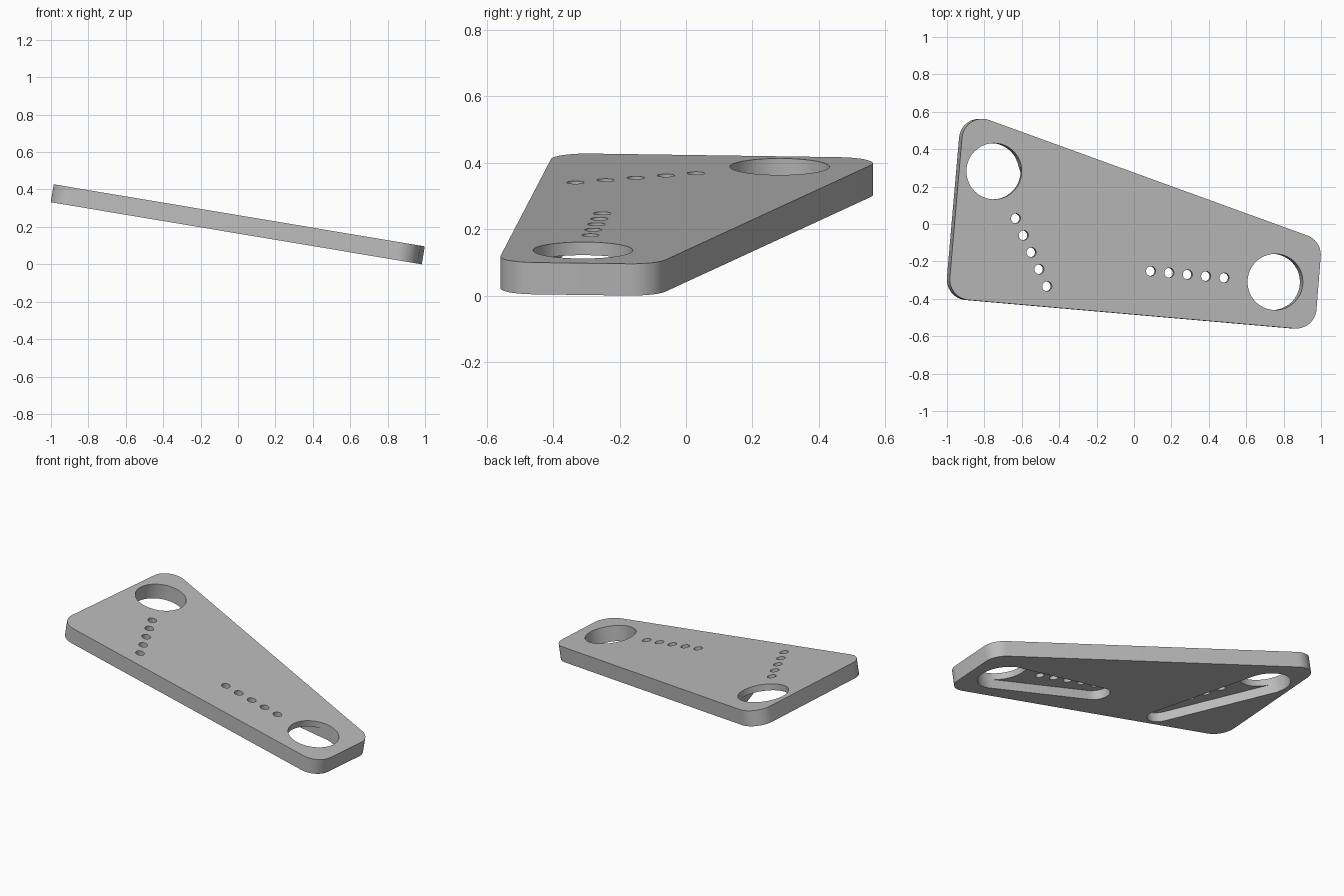
import bpy
import bmesh
from math import cos, sin, pi, radians, acos, atan2
from mathutils import Vector, Matrix

cube = bpy.data.objects.get("Cube")
if cube:
    bpy.data.objects.remove(cube, do_unlink=True)

TILT = radians(9.5)
THICK = 0.097
POCKET_ROOF = -0.04      # pocket ceiling below the top face
HOLE_R, TIP_R, PIN_R, CORNER_R = 0.15, 0.08, 0.026, 0.11

grey = bpy.data.materials.new("plain_grey")
grey.use_nodes = True
colour = (0.5, 0.5, 0.5, 1)
grey.diffuse_color = colour
grey.node_tree.nodes["Principled BSDF"].inputs["Base Color"].default_value = colour


def flat(x, y):
    """Plan position to a position on the untilted plate."""
    return Vector((x / cos(TILT), y))


def arc(centre, radius, start, end, steps):
    return [centre + radius * Vector((cos(a), sin(a)))
            for a in (start + (end - start) * i / steps for i in range(steps + 1))]


def circle(centre, radius, steps):
    return arc(centre, radius, 0, 2 * pi, steps)[:-1]


def rounded(corners, radius, steps=12):
    """Counter-clockwise polygon with filleted corners."""
    out = []
    for i, p in enumerate(corners):
        a = (corners[i - 1] - p).normalized()
        b = (corners[(i + 1) % len(corners)] - p).normalized()
        half = acos(a.dot(b)) / 2
        centre = p + (a + b).normalized() * radius / sin(half)
        middle = atan2(-(a + b).y, -(a + b).x)
        sweep = pi / 2 - half
        out += arc(centre, radius, middle - sweep, middle + sweep, steps)
    return out


def teardrop(big, big_r, tip, tip_r):
    """Outline wrapped around a large and a small circle."""
    axis = tip - big
    facing = atan2(axis.y, axis.x)
    spread = acos((big_r - tip_r) / axis.length)
    return (arc(tip, tip_r, facing - spread, facing + spread, 24)
            + arc(big, big_r, facing + spread, facing + 2 * pi - spread, 48))


def prism(name, outline, low, high):
    bm = bmesh.new()
    base = bm.faces.new([bm.verts.new((p.x, p.y, low)) for p in outline])
    grown = bmesh.ops.extrude_face_region(bm, geom=[base])["geom"]
    bmesh.ops.translate(bm, vec=(0, 0, high - low),
                        verts=[g for g in grown if isinstance(g, bmesh.types.BMVert)])
    bmesh.ops.recalc_face_normals(bm, faces=bm.faces)
    mesh = bpy.data.meshes.new(name)
    bm.to_mesh(mesh)
    bm.free()
    obj = bpy.data.objects.new(name, mesh)
    bpy.context.collection.objects.link(obj)
    return obj


def cut(target, outline, low, high):
    cutter = prism("cutter", outline, low, high)
    cutter.hide_render = True
    mod = target.modifiers.new("cut", "BOOLEAN")
    mod.operation = "DIFFERENCE"
    mod.solver = "EXACT"
    mod.object = cutter
    bpy.context.view_layer.objects.active = target
    bpy.ops.object.modifier_apply(modifier=mod.name)
    bpy.data.objects.remove(cutter, do_unlink=True)


# Tapered plate with rounded corners
corners = [flat(-0.994, -0.397), flat(0.967, -0.568), flat(1.005, -0.09), flat(-0.907, 0.604)]
plate = prism("mounting_plate", rounded(corners, CORNER_R), -THICK, 0)
plate.data.materials.append(grey)

# Each arm: large hole, first pin hole, last pin hole
arms = [
    (flat(0.755, -0.31), flat(0.483, -0.288), flat(0.09, -0.252)),
    (flat(-0.748, 0.282), flat(-0.632, 0.03), flat(-0.465, -0.333)),
]
for hole, first, last in arms:
    # Keyhole pocket in the underside, then the through holes
    cut(plate, teardrop(hole, HOLE_R - 0.001, last, TIP_R), -THICK - 0.1, POCKET_ROOF)
    cut(plate, circle(hole, HOLE_R, 72), -THICK - 0.2, 0.1)
    for i in range(5):
        cut(plate, circle(first.lerp(last, i / 4), PIN_R, 28), -THICK - 0.15, 0.1)

# Tilt the plate and rest its low end on the ground
plate.data.transform(Matrix.Rotation(TILT, 4, "Y"))
drop = min(v.co.z for v in plate.data.vertices)
plate.data.transform(Matrix.Translation((0, 0, -drop)))

bpy.ops.object.select_all(action="DESELECT")
plate.select_set(True)
bpy.context.view_layer.objects.active = plate
bpy.ops.object.shade_smooth_by_angle(angle=radians(30))
